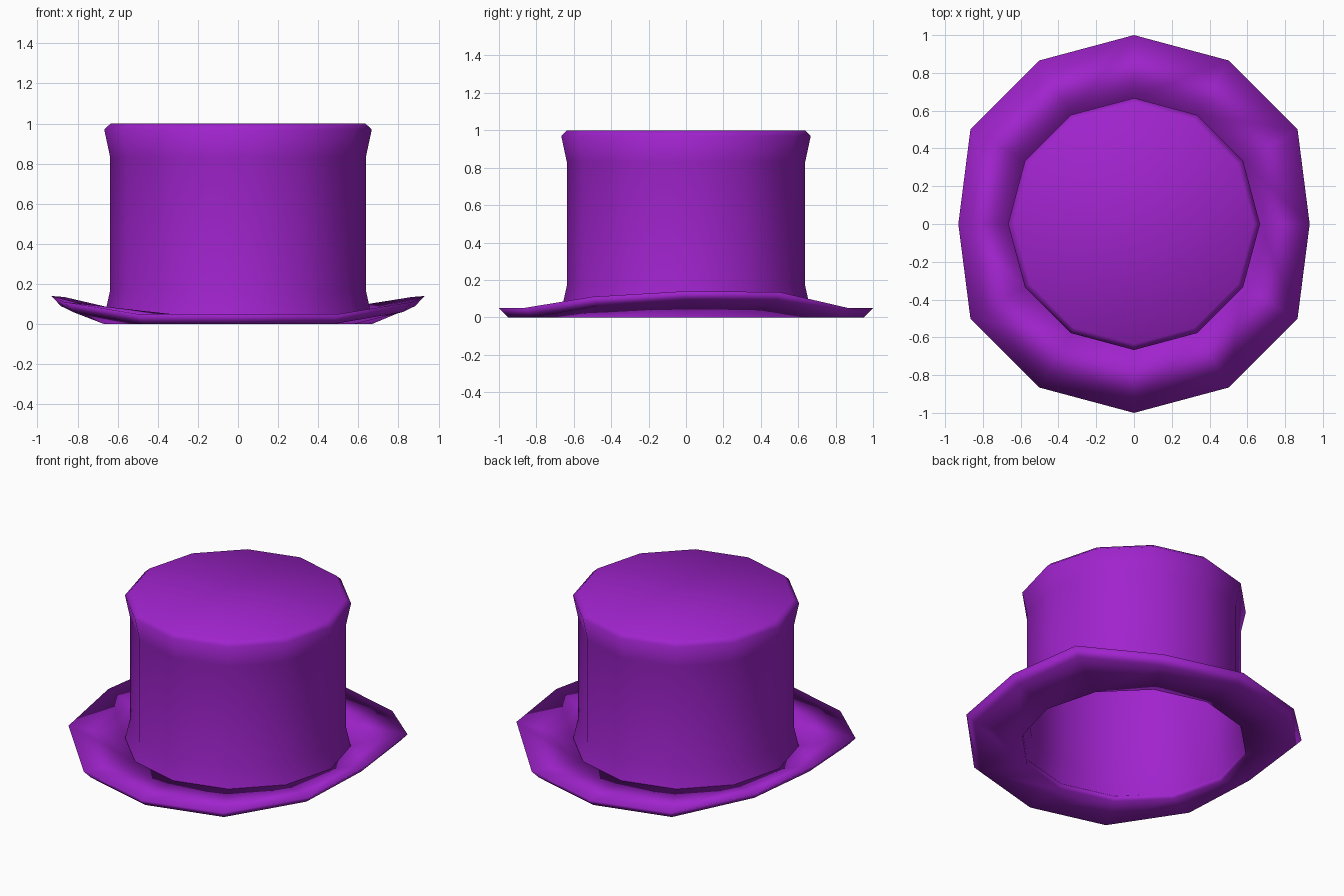
import bpy, bmesh, math

SIDES = 12

cube = bpy.data.objects.get("Cube")
if cube:
    bpy.data.objects.remove(cube, do_unlink=True)

# Single felt colour
purple = bpy.data.materials.new("purple felt")
purple.use_nodes = True
colour = (0.352, 0.017, 0.61, 1)
purple.diffuse_color = colour
bsdf = next(n for n in purple.node_tree.nodes if n.type == 'BSDF_PRINCIPLED')
bsdf.inputs["Base Color"].default_value = colour
bsdf.inputs["Roughness"].default_value = 0.8


def directions():
    for i in range(SIDES):
        a = 2 * math.pi * i / SIDES
        yield math.cos(a), math.sin(a)


def circle(radius, z):
    return [(radius * x, radius * y, z) for x, y in directions()]


def loft(name, rings, closed=False, cap=False):
    """Join rings of points with quads; optionally close the loop or cap the end."""
    bm = bmesh.new()
    loops = [[bm.verts.new(p) for p in ring] for ring in rings]
    pairs = list(zip(loops, loops[1:]))
    if closed:
        pairs.append((loops[-1], loops[0]))
    for low, high in pairs:
        for i in range(SIDES):
            j = (i + 1) % SIDES
            bm.faces.new((low[i], low[j], high[j], high[i]))
    if cap:
        bm.faces.new(loops[-1])
    for face in bm.faces:
        face.smooth = True
    mesh = bpy.data.meshes.new(name)
    bm.to_mesh(mesh)
    bm.free()
    mesh.materials.append(purple)
    obj = bpy.data.objects.new(name, mesh)
    bpy.context.collection.objects.link(obj)
    return obj


# Hollow crown: flared foot, straight wall, flared and bevelled top
crown_profile = [(0.667, 0.035), (0.637, 0.17), (0.637, 0.83),
                 (0.667, 0.97), (0.635, 1.0)]
loft("crown", [circle(r, z) for r, z in crown_profile], cap=True)


# Brim edge: sides curl upwards and are pulled in slightly
def edge_point(x, y):
    if abs(x) > 0.99:
        return 0.93 * x, y, 0.14
    if abs(x) > 0.8:
        return x, y, 0.135 if y > 0 else 0.11
    return x, y, 0.05


edge_top = [edge_point(x, y) for x, y in directions()]
edge_bottom = [(0.95 * x, 0.95 * y, z - 0.05) for x, y, z in edge_top]
loft("brim", [circle(0.667, 0), edge_bottom, edge_top, circle(0.667, 0.05)],
     closed=True)
